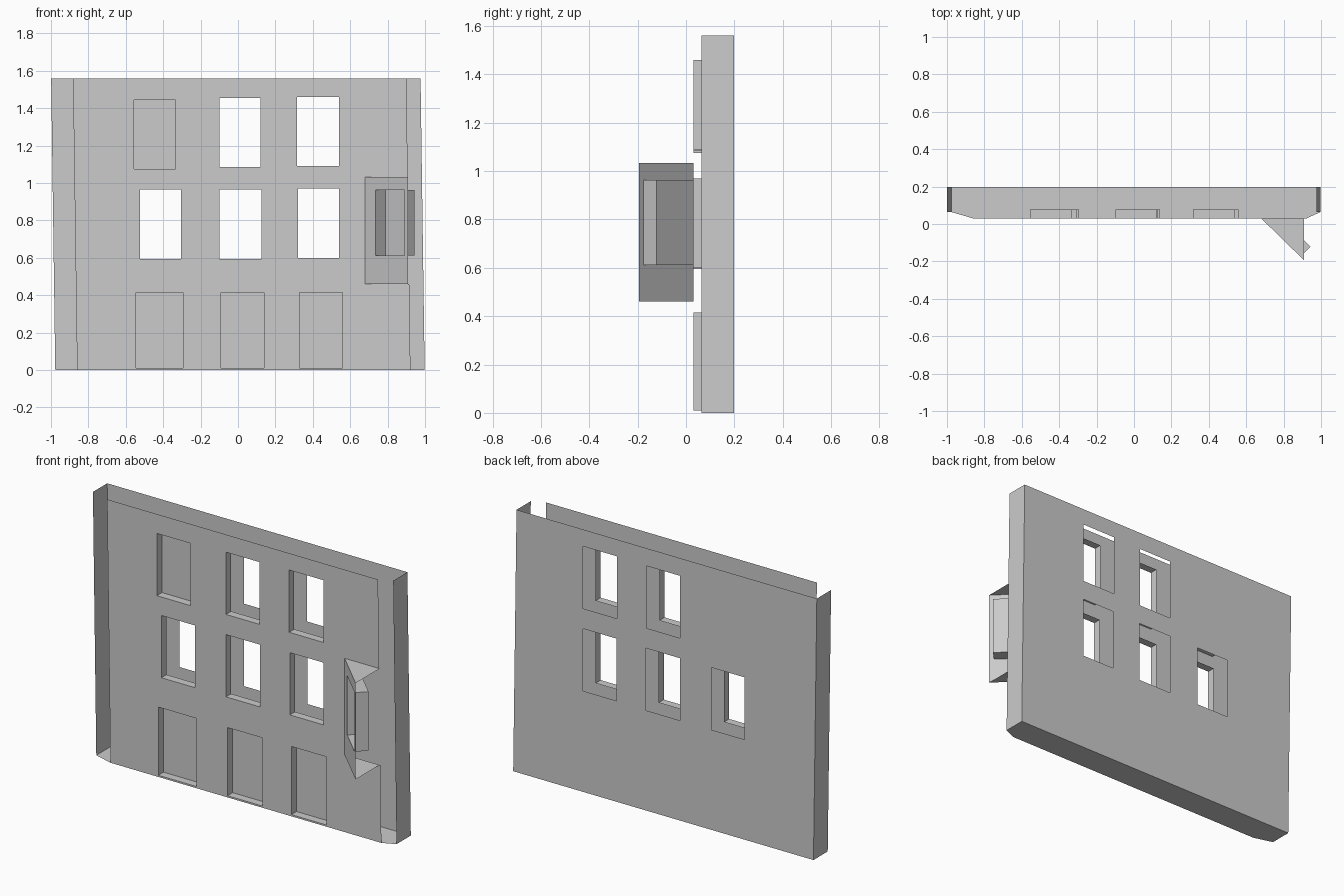
import bpy

cube = bpy.data.objects.get("Cube")
if cube:
    bpy.data.objects.remove(cube, do_unlink=True)

# Single plaster colour
GREY = (0.6, 0.6, 0.6, 1.0)
plaster = bpy.data.materials.new("plain grey plaster")
plaster.use_nodes = True
plaster.diffuse_color = GREY
plaster.node_tree.nodes["Principled BSDF"].inputs["Base Color"].default_value = GREY

HEIGHT, FRONT, BACK, SIDE = 1.56, 0.03, 0.198, 0.064
LEAN = 0.022
DEPTH = 0.048


def make(name, verts, faces):
    mesh = bpy.data.meshes.new(name)
    mesh.from_pydata(verts, [], faces)
    mesh.materials.append(plaster)
    obj = bpy.data.objects.new(name, mesh)
    bpy.context.scene.collection.objects.link(obj)
    return obj


def lean(x, z):
    return x - LEAN * z / HEIGHT


def flat_place(y):
    return lambda u, d, z: (u, y + d, z)


def sheet(name, place, left, right, bottom, top, holes, leaning=True, flip=False):
    """Thin panel split along its openings, with the opening cells left out."""
    us = sorted({left, right} | {h[i] for h in holes for i in (0, 1)})
    zs = sorted({bottom, top} | {h[i] for h in holes for i in (2, 3)})
    verts = []
    for z in zs:
        for u in us:
            edge = leaning and u in (left, right)
            verts.append(place(lean(u, z) if edge else u, 0, z))
    faces, n = [], len(us)
    for j in range(len(zs) - 1):
        for i in range(n - 1):
            u, z = (us[i] + us[i + 1]) / 2, (zs[j] + zs[j + 1]) / 2
            if any(a < u < b and c < z < d for a, b, c, d in holes):
                continue
            k = j * n + i
            face = (k, k + 1, k + n + 1, k + n)
            faces.append(face[::-1] if flip else face)
    return make(name, verts, faces)


def recess(name, place, hole, depth, closed):
    """Four reveals around an opening, with an optional back panel."""
    a, b, c, d = hole
    ring = [(a, c), (b, c), (b, d), (a, d)]
    verts = [place(u, k, z) for k in (0, depth) for u, z in ring]
    faces = [(i, (i + 1) % 4, (i + 1) % 4 + 4, i + 4) for i in range(4)]
    if closed:
        faces.append((4, 5, 6, 7))
    return make(name, verts, faces)


# Window openings: left, right, bottom, top
open_windows = {
    "upper_middle": (-0.10, 0.12, 1.085, 1.455),
    "upper_right": (0.315, 0.54, 1.09, 1.46),
    "middle_left": (-0.525, -0.305, 0.595, 0.965),
    "middle_middle": (-0.10, 0.125, 0.595, 0.965),
    "middle_right": (0.32, 0.54, 0.60, 0.97),
}
blind_windows = {
    "upper_left": (-0.555, -0.335, 1.075, 1.445),
    "lower_left": (-0.545, -0.295, 0.01, 0.415),
    "lower_middle": (-0.09, 0.14, 0.01, 0.415),
    "lower_right": (0.33, 0.56, 0.01, 0.415),
}

# Front and back walls
L_FRONT, R_FRONT, L_END, R_END = -0.86, 0.922, -0.977, 0.998
BAY_L, BAY_R, BAY_TIP = 0.68, 0.91, -0.195
BAY_LOW, BAY_HIGH = 0.46, 1.033
front, back = flat_place(FRONT), flat_place(BACK)
bay_opening = (BAY_L, R_FRONT, BAY_LOW, BAY_HIGH)
openings = list(open_windows.values())
sheet("front_wall", front, L_FRONT, R_FRONT, 0, HEIGHT,
      openings + list(blind_windows.values()) + [bay_opening])
sheet("back_wall", back, L_END, R_END, 0, HEIGHT, openings, flip=True)

# Window recesses
for name, hole in open_windows.items():
    recess(name + "_window_reveal", front, hole, DEPTH, False)
for name, hole in blind_windows.items():
    recess(name + "_blind_window", front, hole, DEPTH, True)

# End walls
for name, x in (("left_end_wall", R_END), ("right_end_wall", L_END)):
    top = lean(x, HEIGHT)
    order = (0, 1, 2, 3) if x > 0 else (3, 2, 1, 0)
    make(name, [(x, SIDE, 0), (x, BACK, 0), (top, BACK, HEIGHT), (top, SIDE, HEIGHT)], [order])

# Floor with clipped front corners
floor = [(L_END, BACK), (R_END, BACK), (R_END, SIDE),
         (R_FRONT, FRONT), (L_FRONT, FRONT), (L_END, SIDE)]
make("floor", [(x, y, 0) for x, y in floor], [range(len(floor))])

# Angled bay, open on its far side
SLOPE = (BAY_TIP - FRONT) / (BAY_R - BAY_L)


def bay_place(u, d, z):
    return (u + d, FRONT + (u - BAY_L) * SLOPE + d, z)


bay_hole = (0.735, 0.89, 0.612, 0.963)
sheet("bay_face", bay_place, BAY_L, BAY_R, BAY_LOW, BAY_HIGH, [bay_hole], leaning=False)
recess("bay_blind_window", bay_place, bay_hole, 0.054, True)
for name, z, order in (("bay_top", BAY_HIGH, (0, 1, 2)), ("bay_bottom", BAY_LOW, (2, 1, 0))):
    make(name, [(BAY_L, FRONT, z), (BAY_R, BAY_TIP, z), (BAY_R, FRONT, z)], [order])
